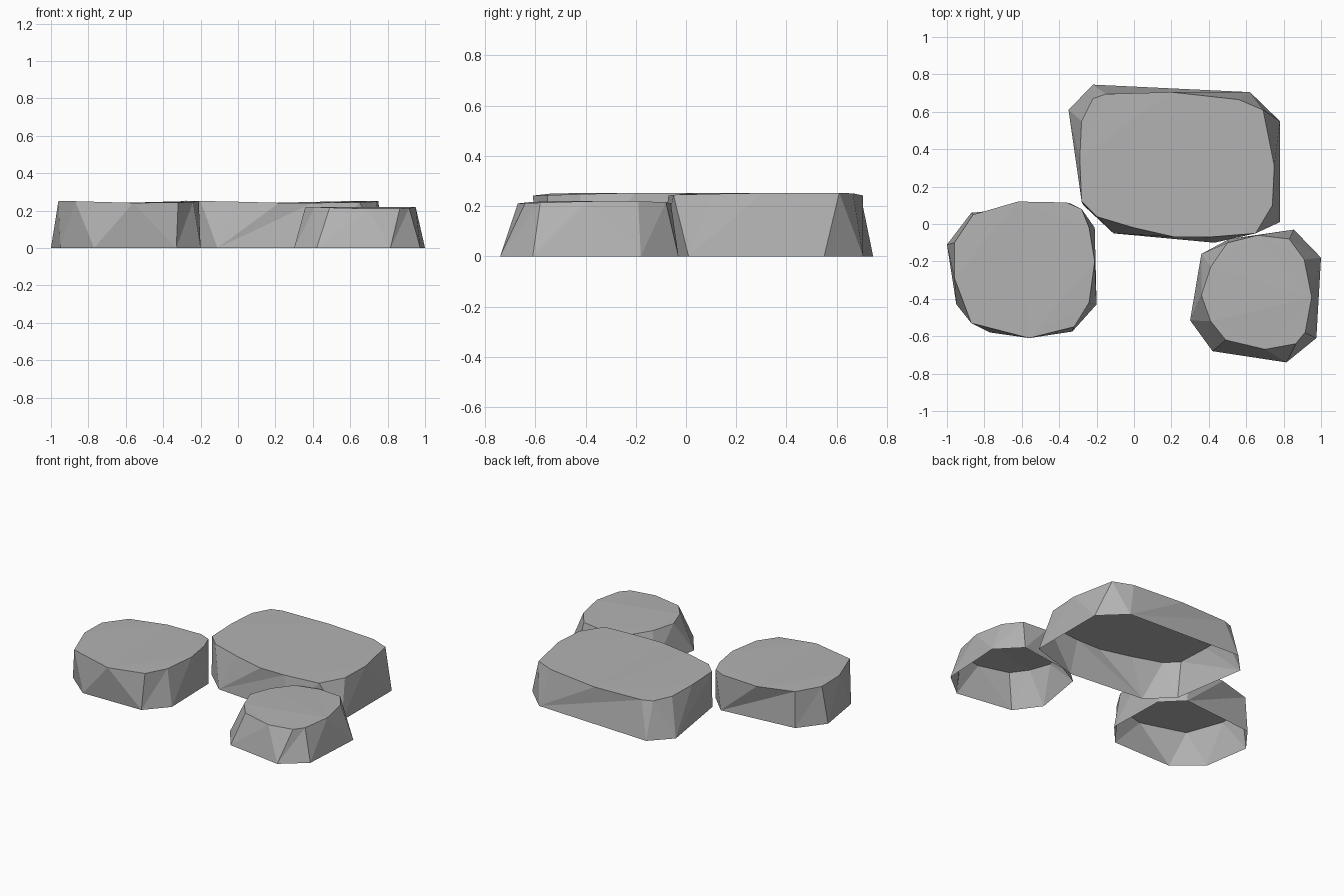
import bpy
import bmesh
import math
from mathutils import Vector

default_cube = bpy.data.objects.get("Cube")
if default_cube:
    bpy.data.objects.remove(default_cube, do_unlink=True)

# Single stone colour
stone_grey = bpy.data.materials.new("stone_grey")
stone_grey.use_nodes = True
colour = (0.45, 0.45, 0.45, 1)
stone_grey.diffuse_color = colour
for node in stone_grey.node_tree.nodes:
    if node.type == 'BSDF_PRINCIPLED':
        node.inputs["Base Color"].default_value = colour
        node.inputs["Roughness"].default_value = 0.9


def ordered_loop(outline, centre):
    """Sort an outline counter-clockwise and return (angle, point) pairs."""
    def angle(point):
        return math.atan2(point[1] - centre.y, point[0] - centre.x) % math.tau
    return sorted((angle(point), point) for point in outline)


def make_stone(name, foot, rim, height, swell):
    """Hollow stone: a ground outline stitched up to a finer top outline."""
    centre = sum((Vector(point) for point in foot), Vector((0, 0))) / len(foot)
    lower = ordered_loop(foot, centre)
    upper = ordered_loop(rim, centre)
    bm = bmesh.new()
    lower_verts = [bm.verts.new((*point, 0)) for _, point in lower]
    # The rim rises and falls gently so that the cap is faceted
    upper_verts = [bm.verts.new((*point, height + swell * math.sin(2 * angle + 1)))
                   for angle, point in upper]

    # Stitch the two outlines with triangles, always advancing the nearer angle
    low_count, up_count = len(lower), len(upper)

    def next_angle(loop, index):
        index += 1
        return loop[index % len(loop)][0] + math.tau * (index // len(loop))

    i = j = 0
    while i < low_count or j < up_count:
        a, b = lower_verts[i % low_count], upper_verts[j % up_count]
        step_low = j == up_count or (
            i < low_count and next_angle(lower, i) < next_angle(upper, j))
        if step_low:
            i += 1
            bm.faces.new((a, lower_verts[i % low_count], b))
        else:
            j += 1
            bm.faces.new((a, upper_verts[j % up_count], b))

    # Faceted cap; the underside stays open
    cap = bm.faces.new(upper_verts)
    bmesh.ops.triangulate(bm, faces=[cap])
    bmesh.ops.recalc_face_normals(bm, faces=bm.faces)

    mesh = bpy.data.meshes.new(name)
    bm.to_mesh(mesh)
    bm.free()
    mesh.materials.append(stone_grey)
    stone = bpy.data.objects.new(name, mesh)
    bpy.context.scene.collection.objects.link(stone)
    return stone


# Medium stone on the model's right
make_stone(
    "medium_stone",
    foot=[(-1, -.11), (-.95, -.43), (-.77, -.58), (-.33, -.575),
          (-.2, -.43), (-.21, -.02), (-.34, .11), (-.87, .06)],
    rim=[(-.96, -.29), (-.87, -.53), (-.56, -.61), (-.32, -.55),
         (-.24, -.42), (-.21, -.2), (-.24, -.02), (-.28, .08),
         (-.36, .115), (-.62, .12), (-.86, .05), (-.96, -.1)],
    height=.247, swell=.006)

# Large stone at the back
make_stone(
    "large_stone",
    foot=[(-.35, .61), (-.22, .745), (.62, .705), (.78, .55),
          (.78, .01), (.43, -.1), (-.11, -.05), (-.27, .1)],
    rim=[(-.28, .55), (-.22, .67), (-.15, .695), (.2, .705),
         (.56, .665), (.69, .61), (.75, .31), (.74, .1), (.65, -.05),
         (.4, -.07), (.22, -.07), (0, -.02), (-.2, .04),
         (-.28, .12), (-.29, .35)],
    height=.247, swell=.006)

# Small, lower stone at the front left
make_stone(
    "small_stone",
    foot=[(.3, -.515), (.42, -.68), (.815, -.74), (.975, -.61),
          (1, -.18), (.855, -.03), (.51, -.08), (.36, -.16)],
    rim=[(.36, -.38), (.41, -.23), (.5, -.1), (.66, -.06),
         (.83, -.08), (.91, -.19), (.95, -.39), (.915, -.58),
         (.865, -.64), (.7, -.67), (.49, -.62), (.41, -.52)],
    height=.215, swell=.005)
